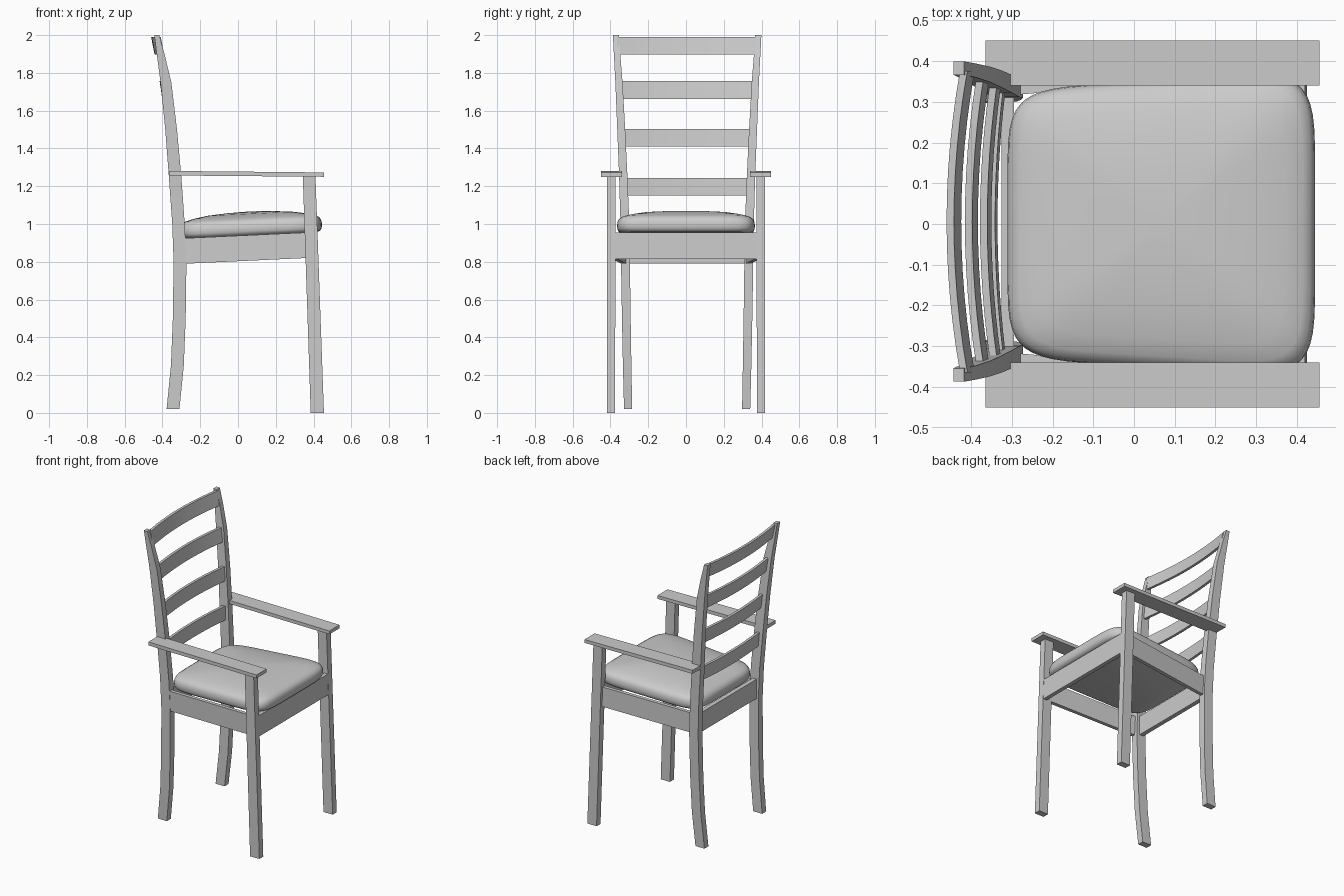
import bpy
import bmesh
from math import cos, sin, pi, radians

cube = bpy.data.objects.get("Cube")
if cube:
    bpy.data.objects.remove(cube, do_unlink=True)

grey = bpy.data.materials.new("light grey")
grey.use_nodes = True
colour = (0.6, 0.6, 0.6, 1)
grey.diffuse_color = colour
grey.node_tree.nodes["Principled BSDF"].inputs["Base Color"].default_value = colour


def loft(name, rings, angle=30):
    """Skin a closed solid through rings of equal point count."""
    bm = bmesh.new()
    loops = [[bm.verts.new(p) for p in ring] for ring in rings]
    n = len(loops[0])
    for a, b in zip(loops, loops[1:]):
        for i in range(n):
            j = (i + 1) % n
            bm.faces.new((a[i], a[j], b[j], b[i]))
    bm.faces.new(loops[0][::-1])
    bm.faces.new(loops[-1])
    bmesh.ops.recalc_face_normals(bm, faces=bm.faces)
    mesh = bpy.data.meshes.new(name)
    bm.to_mesh(mesh)
    bm.free()
    mesh.materials.append(grey)
    obj = bpy.data.objects.new(name, mesh)
    bpy.context.collection.objects.link(obj)
    bpy.ops.object.select_all(action='DESELECT')
    obj.select_set(True)
    bpy.context.view_layer.objects.active = obj
    bpy.ops.object.shade_smooth_by_angle(angle=radians(angle))
    return obj


def level(z, x0, x1, y0, y1):
    """Horizontal rectangle."""
    return [(x0, y0, z), (x1, y0, z), (x1, y1, z), (x0, y1, z)]


def upright(x, y0, y1, z0, z1):
    """Rectangle across the x direction."""
    return [(x, y0, z0), (x, y1, z0), (x, y1, z1), (x, y0, z1)]


def seat_z(x):
    """Height of the sloping seat base."""
    return 0.938 + 0.047 * x


# Curved back posts: height, rear x, front x, inner y, outer y
POST = [(0.02, -0.378, -0.31, 0.291, 0.334), (0.25, -0.355, -0.287, 0.295, 0.34),
        (0.5, -0.345, -0.277, 0.299, 0.345), (0.8, -0.341, -0.273, 0.303, 0.35),
        (1.0, -0.348, -0.282, 0.306, 0.353), (1.25, -0.366, -0.3, 0.316, 0.36),
        (1.5, -0.385, -0.323, 0.328, 0.37), (1.75, -0.41, -0.353, 0.342, 0.38),
        (1.9, -0.43, -0.389, 0.354, 0.388), (2.0, -0.443, -0.417, 0.36, 0.393)]
BACK_Y = 0.006

for s, side in ((-1, "right"), (1, "left")):
    loft(side + "_back_post",
         [level(z, a, b, s * c + BACK_Y, s * d + BACK_Y) for z, a, b, c, d in POST])
    loft(side + "_front_leg", [level(0, 0.385, 0.455, s * 0.376, s * 0.419),
                               level(1.255, 0.343, 0.41, s * 0.372, s * 0.417)])
    loft(side + "_armrest", [upright(-0.365, s * 0.34, s * 0.45, 1.257, 1.281),
                             upright(0.455, s * 0.34, s * 0.45, 1.25, 1.273)])
    # Side apron narrows toward the back
    loft(side + "_side_apron",
         [upright(x, s * (y - 0.025), s * y, seat_z(x) - 0.135, seat_z(x))
          for x, y in ((-0.29, 0.342), (0.37, 0.4))])

# Front and back aprons
loft("front_apron", [level(0.815, 0.396, 0.424, -0.38, 0.38),
                     level(0.956, 0.391, 0.42, -0.38, 0.38)])
loft("back_apron", [level(0.79, -0.325, -0.295, -0.305, 0.315),
                    level(0.923, -0.325, -0.295, -0.305, 0.315)])

# Bowed ladder slats: bottom z, centre rear x, bow depth, half width, lean
SLATS = [(1.15, -0.359, 0.02, 0.325, 0.006), (1.41, -0.378, 0.024, 0.338, 0.01),
         (1.663, -0.415, 0.028, 0.353, 0.014), (1.897, -0.46, 0.033, 0.37, 0.018)]
for k, (z, x, bow, half, lean) in enumerate(SLATS):
    rings = []
    for i in range(13):
        t = i / 6 - 1
        y, r = half * t + BACK_Y, x + bow * t * t
        rings.append([(r + lean, y, z), (r + lean + 0.018, y, z),
                      (r + 0.018, y, z + 0.094), (r, y, z + 0.094)])
    loft("back_slat_%d" % (k + 1), rings)


# Padded cushion: rounded tapering outline, rolled edge and domed top
def cushion_ring(shrink, height, n=48):
    ring = []
    for i in range(n):
        a = 2 * pi * (i + 0.5) / n
        c, s = cos(a), sin(a)
        u = abs(c) ** 0.3 * (1 if c > 0 else -1)
        v = abs(s) ** 0.3 * (1 if s > 0 else -1)
        x = 0.067 + 0.378 * u * shrink
        y = (0.353 + 0.023 * u) * v * shrink
        ring.append((x, y, seat_z(x) + height))
    return ring


PAD = [(0.93, 0.0), (0.975, 0.006), (0.995, 0.02), (1, 0.038), (0.993, 0.058),
       (0.97, 0.075), (0.92, 0.087), (0.8, 0.1), (0.6, 0.113), (0.35, 0.121), (0.1, 0.125)]
loft("seat_cushion", [cushion_ring(s, h) for s, h in PAD], 60)
